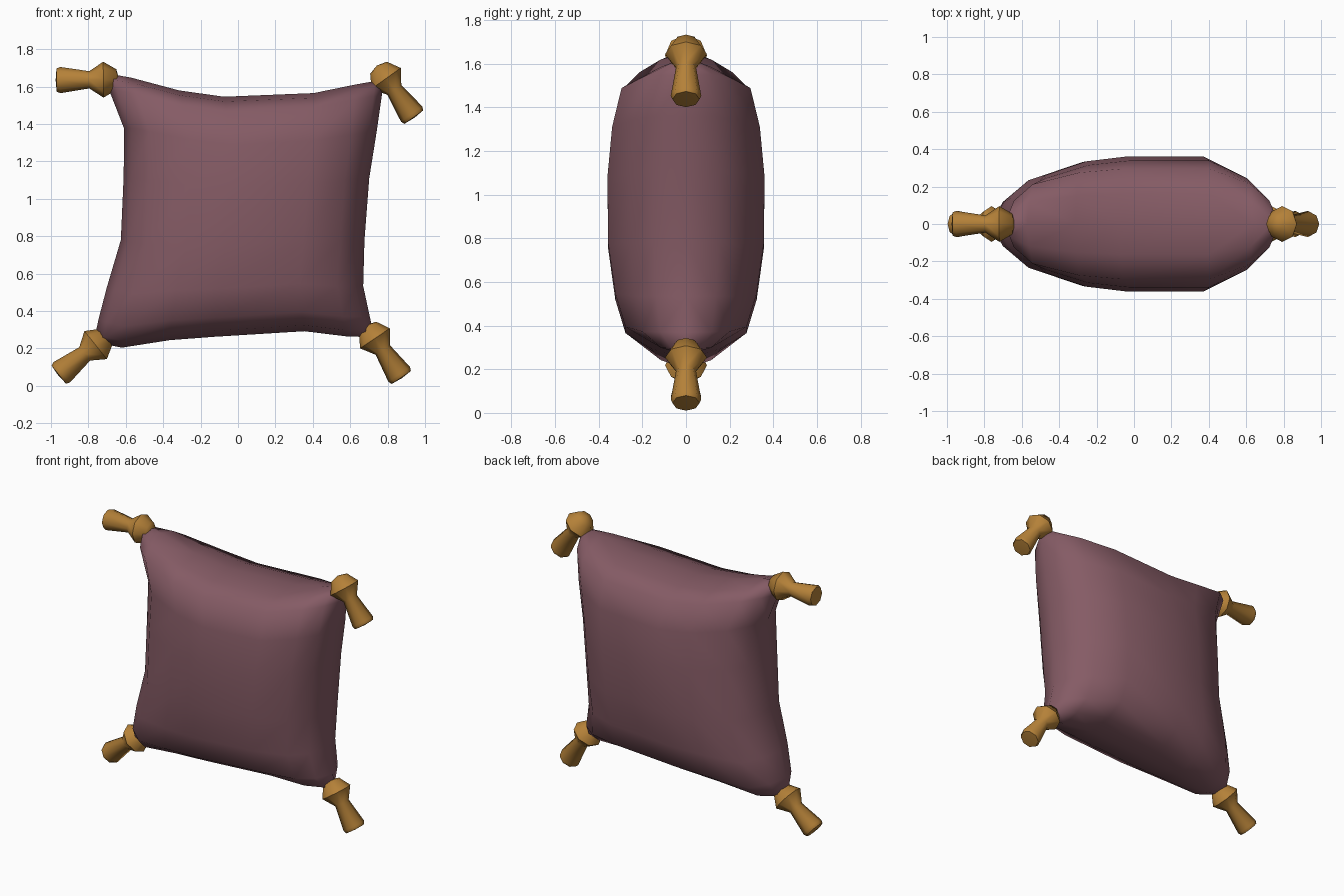
import bpy, bmesh, math
from mathutils import Vector

if "Cube" in bpy.data.objects:
    bpy.data.objects.remove(bpy.data.objects["Cube"])


def material(name, rgb):
    m = bpy.data.materials.new(name)
    m.diffuse_color = (*rgb, 1)
    m.use_nodes = True
    m.node_tree.nodes["Principled BSDF"].inputs["Base Color"].default_value = m.diffuse_color
    return m


plum = material("plum cloth", (0.235, 0.105, 0.130))
gold = material("gold cord", (0.46, 0.22, 0.04))


def finish(bm, name, mat, angle):
    bmesh.ops.remove_doubles(bm, verts=bm.verts, dist=0.0005)
    bmesh.ops.recalc_face_normals(bm, faces=bm.faces)
    me = bpy.data.meshes.new(name)
    bm.to_mesh(me)
    bm.free()
    me.materials.append(mat)
    ob = bpy.data.objects.new(name, me)
    bpy.context.collection.objects.link(ob)
    bpy.ops.object.select_all(action='DESELECT')
    ob.select_set(True)
    bpy.context.view_layer.objects.active = ob
    bpy.ops.object.shade_smooth_by_angle(angle=math.radians(angle))


# Cushion seam outline, one run per side
top = [(-.72, 1.66), (-.65, 1.67), (-.4, 1.6), (-.17, 1.545), (.33, 1.55), (.72, 1.63), (.78, 1.63)]
bottom = [(-.77, .24), (-.65, .2), (-.33, .25), (.4, .295), (.57, .265), (.73, .26)]
left = [(-.77, .24), (-.72, .48), (-.63, .7), (-.61, 1.15), (-.595, 1.34), (-.72, 1.66)]
right = [(.73, .26), (.67, .52), (.665, .63), (.70, 1.1), (.74, 1.35), (.78, 1.63)]


def along(run, axis, t):
    a, b = run[0][axis], run[-1][axis]
    w = a + (b - a) * t
    for p, q in zip(run, run[1:]):
        if w <= q[axis] + 1e-6:
            return Vector(p).lerp(Vector(q), (w - p[axis]) / (q[axis] - p[axis]))
    return Vector(run[-1])


# Grid stations with relative puffiness across and up
across = [(0, 0), (.03, .42), (.1, .72), (.27, .93), (.43, 1), (.75, 1), (.9, .72), (.97, .42), (1, 0)]
up = [(0, 0), (.025, .44), (.08, .77), (.2, .90), (.38, .99), (.62, 1), (.8, .94), (.94, .82), (.98, .45), (1, 0)]
c00, c10 = Vector(bottom[0]), Vector(bottom[-1])
c01, c11 = Vector(top[0]), Vector(top[-1])

bm = bmesh.new()
for side in (-1, 1):
    rows = []
    for v, fv in up:
        row = []
        for u, fu in across:
            p = (along(bottom, 0, u) * (1 - v) + along(top, 0, u) * v
                 + along(left, 1, v) * (1 - u) + along(right, 1, v) * u
                 - (c00 * (1 - u) + c10 * u) * (1 - v) - (c01 * (1 - u) + c11 * u) * v)
            row.append(bm.verts.new((p.x, side * .36 * fu * fv, p.y)))
        rows.append(row)
    for r, s in zip(rows, rows[1:]):
        for i in range(len(r) - 1):
            bm.faces.new((r[i], r[i + 1], s[i + 1], s[i]))
finish(bm, "cushion", plum, 180)


# Corner tassels: a knot and flared skirt turned about each tassel's axis
def tassel(name, start, end, sides=8):
    a, b = Vector((start[0], 0, start[1])), Vector((end[0], 0, end[1]))
    d = (b - a).normalized()
    n, y = (b - a).length, Vector((0, 1, 0))
    w = d.cross(y)
    profile = [(-.09, 0), (-.075, .055), (-.005, .096), (.07, .046), (n - .02, .07), (n, .062), (n + .005, 0)]
    bm = bmesh.new()
    rings = []
    for t, r in profile:
        rings.append([bm.verts.new(a + d * t + (y * math.cos(k) + w * math.sin(k)) * r)
                      for k in (2 * math.pi * i / sides for i in range(sides))])
    for p, q in zip(rings, rings[1:]):
        for i in range(sides):
            j = (i + 1) % sides
            bm.faces.new((p[i], p[j], q[j], q[i]))
    finish(bm, name, gold, 50)


tassel("top_left_tassel", (-.725, 1.637), (-.97, 1.635))
tassel("top_right_tassel", (.795, 1.64), (.94, 1.437))
tassel("bottom_left_tassel", (-.765, .215), (-.958, .06))
tassel("bottom_right_tassel", (.735, .25), (.873, .045))
